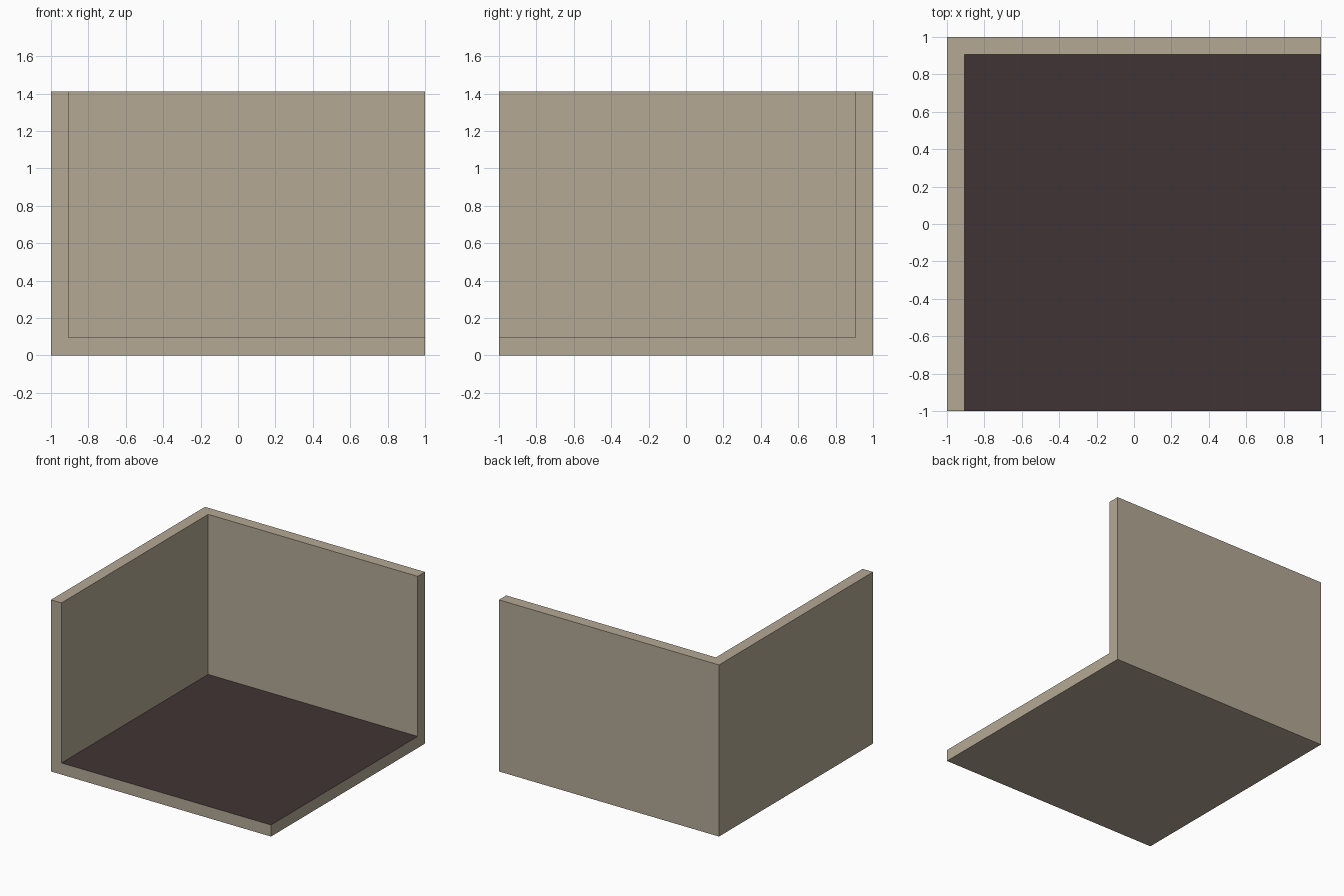
import bpy

if "Cube" in bpy.data.objects:
    bpy.data.objects.remove(bpy.data.objects["Cube"])

HEIGHT, THICK = 1.41, 0.095


def material(name, rgb):
    mat = bpy.data.materials.new(name)
    mat.diffuse_color = (*rgb, 1)
    mat.use_nodes = True
    mat.node_tree.nodes["Principled BSDF"].inputs["Base Color"].default_value = mat.diffuse_color
    return mat


def box(name, lo, hi):
    centre = [(a + b) / 2 for a, b in zip(lo, hi)]
    bpy.ops.mesh.primitive_cube_add(size=1, location=centre)
    obj = bpy.context.object
    obj.name = name
    obj.scale = [b - a for a, b in zip(lo, hi)]
    bpy.ops.object.transform_apply(location=True, rotation=False, scale=True)
    return obj


plaster = material("beige plaster", (0.456, 0.397, 0.300))
flooring = material("dark brown floor", (0.053, 0.034, 0.035))

# Open corner room: a block with its inside cut away at front, right and top
cutter = box("room_cutter", (-1 + THICK, -1.5, THICK), (1.5, 1 - THICK, HEIGHT + 0.5))
cutter.hide_render = True
room = box("room_corner", (-1, -1, 0), (1, 1, HEIGHT))
cut = room.modifiers.new("cut inside", 'BOOLEAN')
cut.operation = 'DIFFERENCE'
cut.solver = 'EXACT'
cut.object = cutter
bpy.context.view_layer.objects.active = room
bpy.ops.object.modifier_apply(modifier=cut.name)
bpy.data.objects.remove(cutter)

# Dark floor: the low face that points up
room.data.materials.clear()
room.data.materials.append(plaster)
room.data.materials.append(flooring)
for face in room.data.polygons:
    face.material_index = int(face.normal.z > 0.9 and face.center.z < 0.2)
